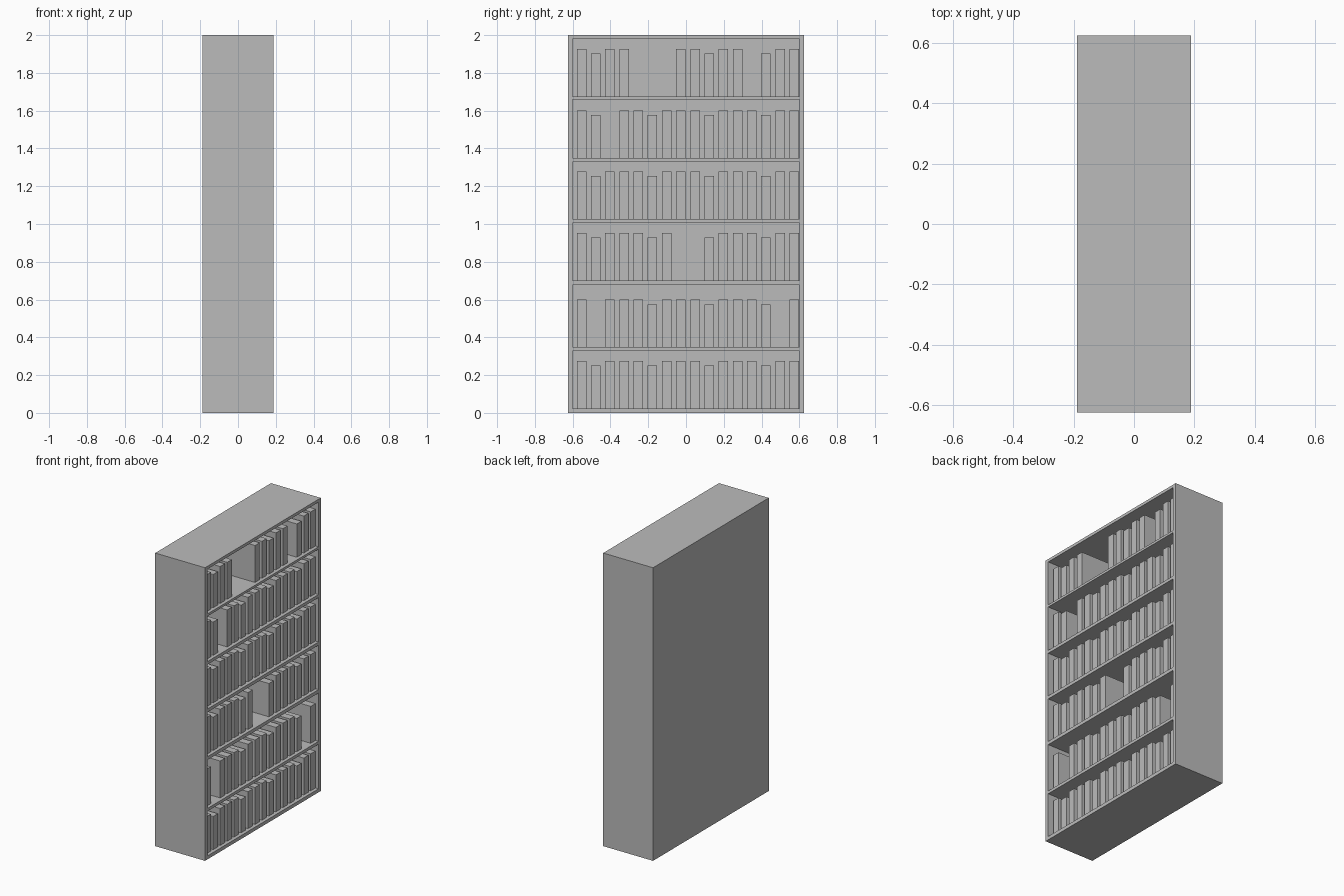
import bpy
import bmesh
from mathutils import Matrix, Vector

if "Cube" in bpy.data.objects:
    bpy.data.objects.remove(bpy.data.objects["Cube"])

grey = bpy.data.materials.new("plain grey")
grey.diffuse_color = (0.5, 0.5, 0.5, 1)
grey.use_nodes = True
grey.node_tree.nodes["Principled BSDF"].inputs["Base Color"].default_value = grey.diffuse_color

X, Y, H = 0.188, 0.624, 2.0      # half depth, half width, height
YI = 0.60                        # inner half width
BACK = -0.165                    # inner face of the back panel


def boxes(name, spans):
    """One object made of boxes given as (x0, x1, y0, y1, z0, z1)."""
    bm = bmesh.new()
    for x0, x1, y0, y1, z0, z1 in spans:
        mid = Vector((x0 + x1, y0 + y1, z0 + z1)) / 2
        size = Vector((x1 - x0, y1 - y0, z1 - z0))
        matrix = Matrix.Translation(mid) @ Matrix.Diagonal(size).to_4x4()
        bmesh.ops.create_cube(bm, size=1, matrix=matrix)
    mesh = bpy.data.meshes.new(name)
    bm.to_mesh(mesh)
    bm.free()
    mesh.materials.append(grey)
    ob = bpy.data.objects.new(name, mesh)
    bpy.context.collection.objects.link(ob)
    return ob


# Case: sides and back
boxes("side_left", [(-X, X, -Y, -YI, 0, H)])
boxes("side_right", [(-X, X, YI, Y, 0, H)])
boxes("back_panel", [(-X, BACK, -YI, YI, 0, H)])

# Each row: floor height, ceiling height, empty book slots
rows = [
    (0.024, 0.328, ()),
    (0.348, 0.678, (1, 14)),
    (0.701, 1.004, (7, 8)),
    (1.026, 1.329, ()),
    (1.350, 1.659, (2,)),
    (1.675, 1.980, (4, 5, 6, 12)),
]

# Boards fill the space between one row's ceiling and the next row's floor
bottoms = [0] + [r[1] for r in rows]
tops = [r[0] for r in rows] + [H]
for i, (z0, z1) in enumerate(zip(bottoms, tops)):
    boxes(f"shelf_{i}", [(BACK, X, -YI, YI, z0, z1)])

# Books: 16 slots per row, every fourth book shorter
for r, (floor, _, empty) in enumerate(rows):
    spans = []
    for i in range(16):
        if i in empty:
            continue
        y = -0.578 + 0.0751 * i
        height = 0.227 if i % 4 == 1 else 0.252
        spans.append((BACK, 0.165, y, y + 0.05, floor, floor + height))
    boxes(f"books_row_{r}", spans)
